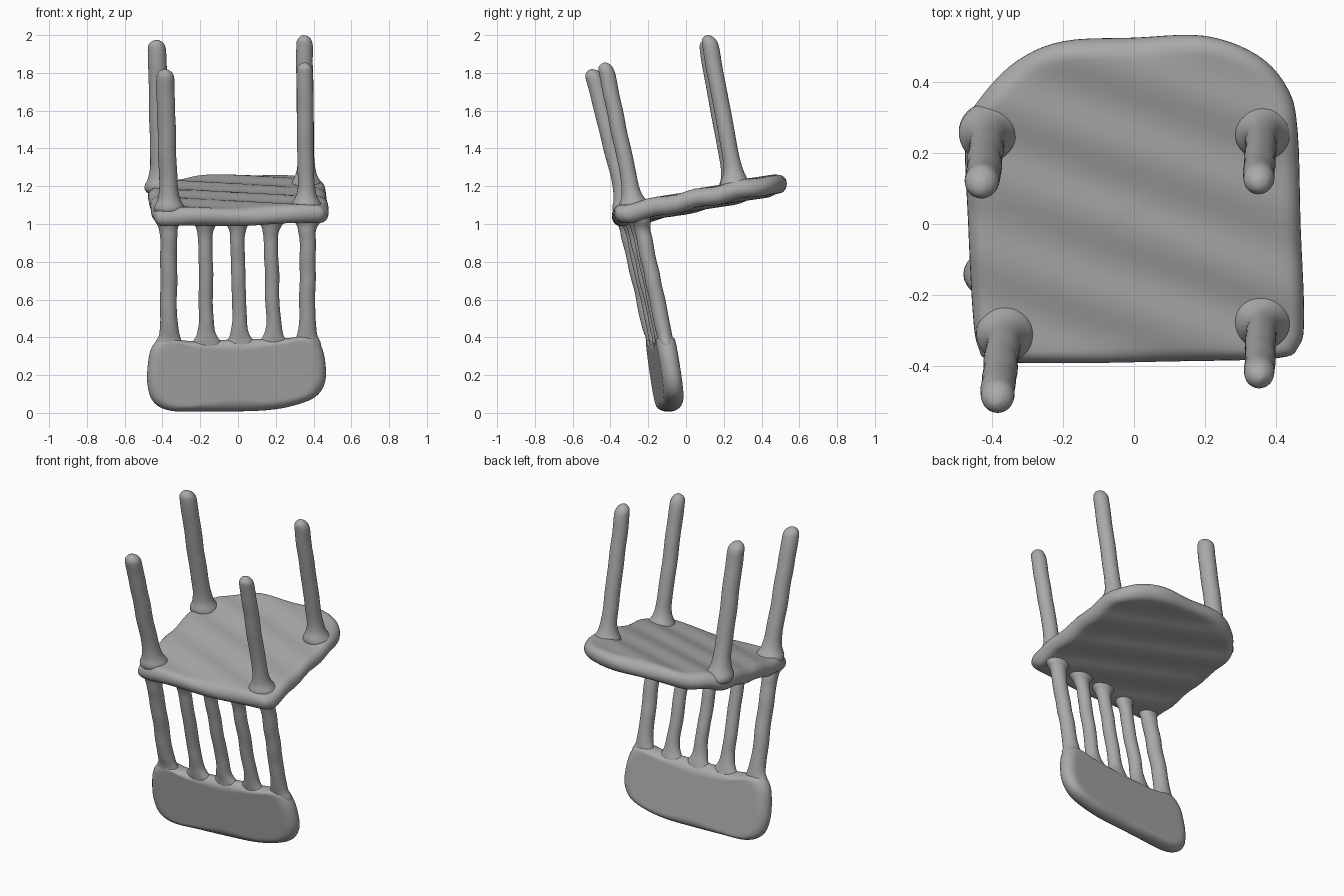
import bpy, bmesh, math, random
from mathutils import Vector

if "Cube" in bpy.data.objects:
    bpy.data.objects.remove(bpy.data.objects["Cube"])

random.seed(4)
grey = bpy.data.materials.new("plain grey")
grey.diffuse_color = (0.4, 0.4, 0.4, 1)
grey.use_nodes = True
grey.node_tree.nodes["Principled BSDF"].inputs["Base Color"].default_value = grey.diffuse_color


def finish(bm, name):
    bmesh.ops.recalc_face_normals(bm, faces=bm.faces)
    mesh = bpy.data.meshes.new(name)
    bm.to_mesh(mesh)
    bm.free()
    mesh.materials.append(grey)
    mesh.polygons.foreach_set("use_smooth", [True] * len(mesh.polygons))
    ob = bpy.data.objects.new(name, mesh)
    bpy.context.collection.objects.link(ob)
    return ob


def loft(name, rings):
    """Skin a list of equal-length point rings and close both ends."""
    bm = bmesh.new()
    vs = [[bm.verts.new(p) for p in r] for r in rings]
    n = len(vs[0])
    for a, b in zip(vs, vs[1:]):
        for i in range(n):
            j = (i + 1) % n
            bm.faces.new((a[i], a[j], b[j], b[i]))
    for r, ring in ((vs[0], rings[0]), (vs[-1], rings[-1])):
        c = bm.verts.new(sum((Vector(p) for p in ring), Vector()) / n)
        for i in range(n):
            bm.faces.new((r[i], r[(i + 1) % n], c))
    return finish(bm, name)


def smooth_outline(pts, steps=5):
    """Closed Catmull-Rom curve through a few points."""
    out, n = [], len(pts)
    for i in range(n):
        a, b, c, d = (Vector(pts[(i + k) % n]) for k in (-1, 0, 1, 2))
        for s in range(steps):
            t = s / steps
            out.append(0.5 * (2 * b + (c - a) * t + (2 * a - 5 * b + 4 * c - d) * t * t
                              + (3 * b - a - 3 * c + d) * t ** 3))
    return out


def slab(name, pts, centre, place, half, rim):
    """Pillow-edged board: place(u, v, w) maps the flat outline into space."""
    c = Vector(centre)
    outline = [p - c for p in smooth_outline(pts)]
    # inset distance and height, from the middle of one face around the rim to the other
    inner = [(1 - k / 16, half) for k in range(15, 0, -1)]
    prof = [(1 - s, h) for s, h in inner]
    side = [(k * math.pi / 12) for k in range(7)]
    rings = []
    for sign in (1, -1):
        part = []
        for s, h in prof:
            part.append([place(*(c + p * (1 - s) * (1 - rim / p.length)), sign * h)
                         for p in outline])
        part.sort(key=lambda r: (Vector(r[0]) - Vector(place(*c, sign * half))).length)
        for a in side:
            part.append([place(*(c + p * (1 - rim * (1 - math.sin(a)) / p.length)),
                               sign * half * math.cos(a)) for p in outline])
        rings += part if sign == 1 else part[-2::-1]
    return loft(name, rings)


def rod(name, p0, p1, stations, sides=20, wobble=0.004):
    """Slightly uneven rod; stations are (position 0-1, x radius, y radius)."""
    p0, p1 = Vector(p0), Vector(p1)
    rings = []
    for t, rx, ry in stations:
        c = p0.lerp(p1, t) + Vector((random.uniform(-1, 1), random.uniform(-1, 1), 0)) * wobble
        rings.append([c + Vector((rx * math.cos(a), ry * math.sin(a), 0))
                      for a in (2 * math.pi * k / sides for k in range(sides))])
    ob = loft(name, rings)
    sub = ob.modifiers.new("soften", "SUBSURF")
    sub.levels = sub.render_levels = 1
    return ob


# Seat: tilted board with shallow diagonal ripples
def seat_place(x, y, w):
    ripple = 0.006 * math.sin(2 * math.pi * (0.34 * x + 0.94 * y - 0.353) / 0.21)
    return (x, y - 0.2 * w, 1.113 + 0.205 * y + 0.02 * x + w + ripple)


seat_pts = [(-0.40, -0.385), (-0.2, -0.392), (0.1, -0.387), (0.4, -0.378), (0.465, -0.345),
            (0.48, -0.26), (0.47, 0), (0.462, 0.26), (0.435, 0.38), (0.35, 0.475),
            (0.2, 0.53), (0, 0.525), (-0.2, 0.515), (-0.33, 0.46), (-0.43, 0.36),
            (-0.475, 0.26), (-0.468, 0), (-0.455, -0.25), (-0.44, -0.345)]
slab("seat", seat_pts, (0, 0.05), seat_place, 0.048, 0.05)


# Head board of the backrest, slightly turned and leaning
def head_place(x, z, w):
    return (x, -0.107 + 0.075 * x - 0.15 * (z - 0.2) + w, z)


head_pts = [(-0.36, 0.012), (-0.2, 0.008), (0, 0.008), (0.17, 0.016), (0.3, 0.04), (0.41, 0.085),
            (0.46, 0.16), (0.463, 0.26), (0.44, 0.355), (0.39, 0.41), (0.25, 0.395), (0, 0.39),
            (-0.25, 0.38), (-0.39, 0.40), (-0.455, 0.35), (-0.478, 0.25), (-0.478, 0.14),
            (-0.445, 0.055)]
slab("head_board", head_pts, (0, 0.2), head_place, 0.052, 0.06)

# Backrest posts and spindles, flaring where they meet seat and head board
for name, xb, xt, r in (("left_back_post", -0.365, -0.37, 0.045), ("left_spindle", -0.165, -0.175, 0.038),
                        ("middle_spindle", 0.012, -0.005, 0.038), ("right_spindle", 0.192, 0.172, 0.038),
                        ("right_back_post", 0.365, 0.367, 0.043)):
    ends = [(0.0, 0.098, 0.045), (0.05, 0.092, 0.045), (0.1, 0.078, 0.043), (0.13, 0.056, 0.041),
            (0.18, r + 0.006, r)]
    mid = [(0.25 + 0.08 * k, r, r) for k in range(8)]
    top = [(0.85, r + 0.003, r), (0.895, 0.052, 0.042), (0.92, 0.070, 0.05), (0.95, 0.09, 0.058),
           (1.0, 0.095, 0.06)]
    if "post" in name:
        ends = [(t, min(a, 0.075), b) for t, a, b in ends]
        top = [(t, min(a, 0.08), b) for t, a, b in top]
    rod(name, (xb, -0.122 + 0.08 * xb, 0.3), (xt, -0.29 + 0.11 * xt, 1.07), ends + mid + top)

# Four legs pointing up, flared at the seat and rounded at the tip
for name, base, tip, r in (("front_left_leg", (-0.365, -0.30, 1.05), (-0.387, -0.495, 1.82), 0.049),
                           ("front_right_leg", (0.362, -0.265, 1.06), (0.353, -0.43, 1.855), 0.044),
                           ("back_left_leg", (-0.412, 0.262, 1.16), (-0.43, 0.11, 1.975), 0.05),
                           ("back_right_leg", (0.362, 0.27, 1.17), (0.35, 0.118, 2.0), 0.045)):
    st = [(0, 0.085, 0.085), (0.055, 0.085, 0.085), (0.085, 0.066, 0.068), (0.125, r + 0.007, r + 0.009),
          (0.18, r, r + 0.002)]
    st += [(0.26 + 0.085 * k, r, r) for k in range(8)]
    st += [(1 - 0.06 * (1 - math.sin(a)), r * math.cos(a), r * math.cos(a))
           for a in (0, 0.4, 0.8, 1.15, 1.4)]
    rod(name, base, tip, st, wobble=0.003)
